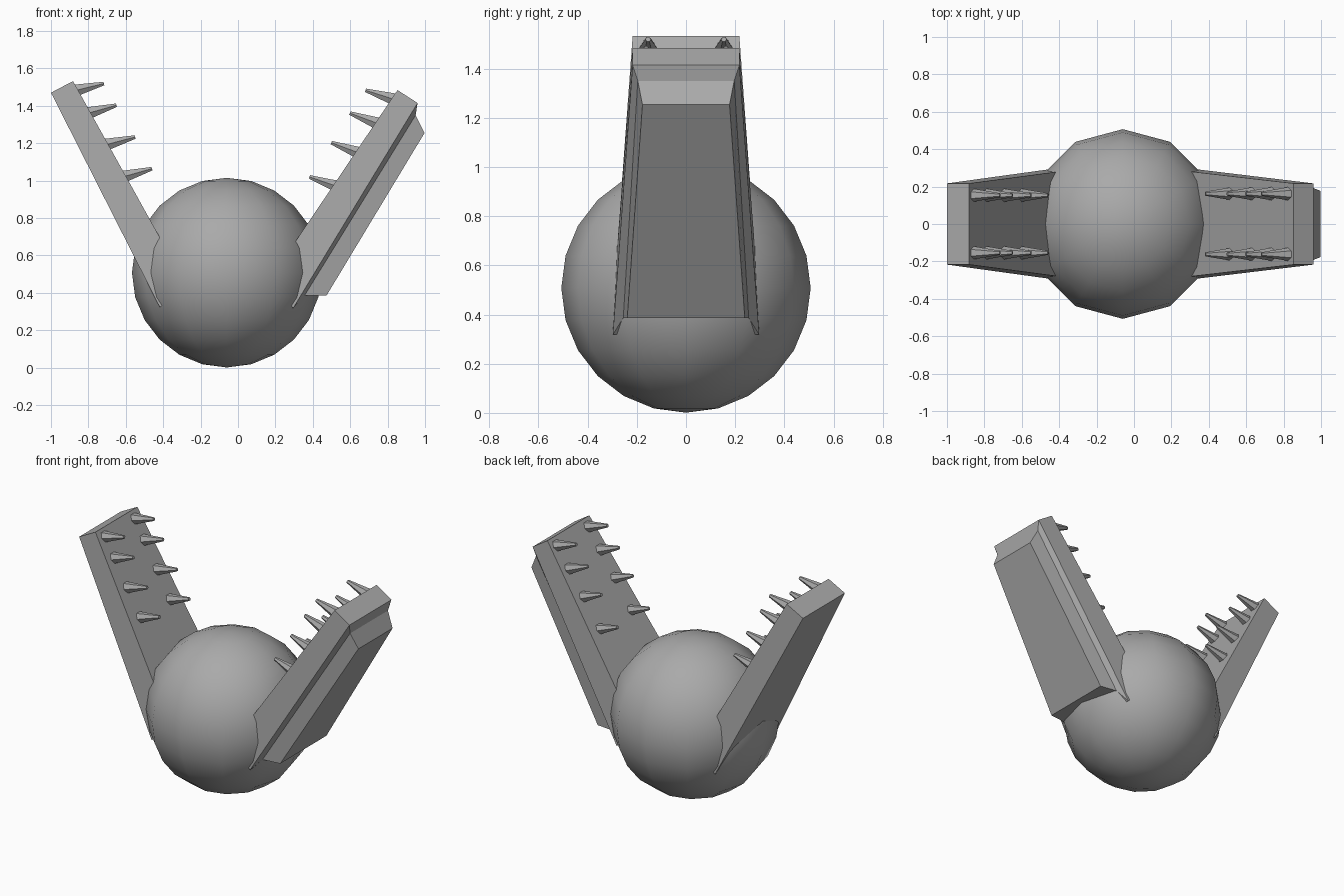
import bpy, bmesh
from math import sin, cos, pi
from mathutils import Vector

cube = bpy.data.objects.get("Cube")
if cube:
    bpy.data.objects.remove(cube, do_unlink=True)

GREY = (0.4, 0.4, 0.4, 1.0)
grey = bpy.data.materials.new("plain grey")
grey.use_nodes = True
grey.diffuse_color = GREY
grey.node_tree.nodes["Principled BSDF"].inputs["Base Color"].default_value = GREY


def add_object(name, bm):
    bmesh.ops.recalc_face_normals(bm, faces=bm.faces)
    mesh = bpy.data.meshes.new(name)
    bm.to_mesh(mesh)
    bm.free()
    mesh.materials.append(grey)
    obj = bpy.data.objects.new(name, mesh)
    bpy.context.collection.objects.link(obj)
    return obj


def loft(bm, rings):
    """Join equal-length rings of points and cap both ends."""
    loops = [[bm.verts.new(p) for p in ring] for ring in rings]
    n = len(loops[0])
    for a, b in zip(loops, loops[1:]):
        for i in range(n):
            j = (i + 1) % n
            bm.faces.new((a[i], a[j], b[j], b[i]))
    bm.faces.new(loops[0])
    bm.faces.new(loops[-1])


def jaw(name, layers):
    """Each layer: tip (x, z, half width), root (x, z, half width), root stretch."""
    rings = []
    for tip, root, stretch in layers:
        tip, root = Vector(tip), Vector(root)
        x0, z0, w0 = tip
        x1, z1, w1 = tip + (root - tip) * stretch
        rings.append([(x0, -w0, z0), (x0, w0, z0), (x1, w1, z1), (x1, -w1, z1)])
    bm = bmesh.new()
    loft(bm, rings)
    return add_object(name, bm)


def teeth(name, rows, y):
    """Two mirrored rows of blunt six-sided teeth, rooted inside the jaw."""
    bm = bmesh.new()
    for bx, bz, tx, tz in rows:
        for side in (-1, 1):
            base, tip = Vector((bx, side * y, bz)), Vector((tx, side * y, tz))
            axis = (tip - base).normalized()
            across = Vector((0, 1, 0))
            up = axis.cross(across)

            def ring(centre, r):
                return [centre + across * r * cos(k * pi / 3) + up * r * sin(k * pi / 3)
                        for k in range(6)]
            loft(bm, [ring(base - axis * 0.04, 0.042), ring(tip, 0.011)])
    return add_object(name, bm)


# Round body
bm = bmesh.new()
bmesh.ops.create_uvsphere(bm, u_segments=12, v_segments=12, radius=0.507)
bmesh.ops.translate(bm, verts=bm.verts, vec=(-0.06, 0, 0.508))
body = add_object("round_body", bm)
body.data.shade_smooth()

# Plain slab jaw on the -x side
jaw("plain_jaw", [
    ((-0.882, 1.532, 0.217), (-0.42, 0.70, 0.278), 1.3),
    ((-1.0, 1.47, 0.217), (-0.435, 0.356, 0.295), 1.03),
])

# Jaw on the +x side with a raised plate on its outer face
jaw("plated_jaw", [
    ((0.853, 1.484, 0.217), (0.323, 0.698, 0.278), 1.3),
    ((0.96, 1.415, 0.217), (0.314, 0.35, 0.295), 1.03),
    ((0.95, 1.35, 0.196), (0.357, 0.387, 0.255), 1.0),
    ((0.997, 1.254, 0.177), (0.473, 0.385, 0.239), 1.0),
])

# Teeth: root x, z and tip x, z
teeth("plain_jaw_teeth", [
    (-0.861, 1.484, -0.717, 1.519), (-0.789, 1.364, -0.65, 1.403),
    (-0.695, 1.195, -0.55, 1.233), (-0.602, 1.024, -0.46, 1.064),
], 0.154)
teeth("plated_jaw_teeth", [
    (0.824, 1.438, 0.682, 1.483), (0.735, 1.31, 0.598, 1.361),
    (0.636, 1.152, 0.499, 1.203), (0.527, 0.97, 0.382, 1.02),
], 0.162)
